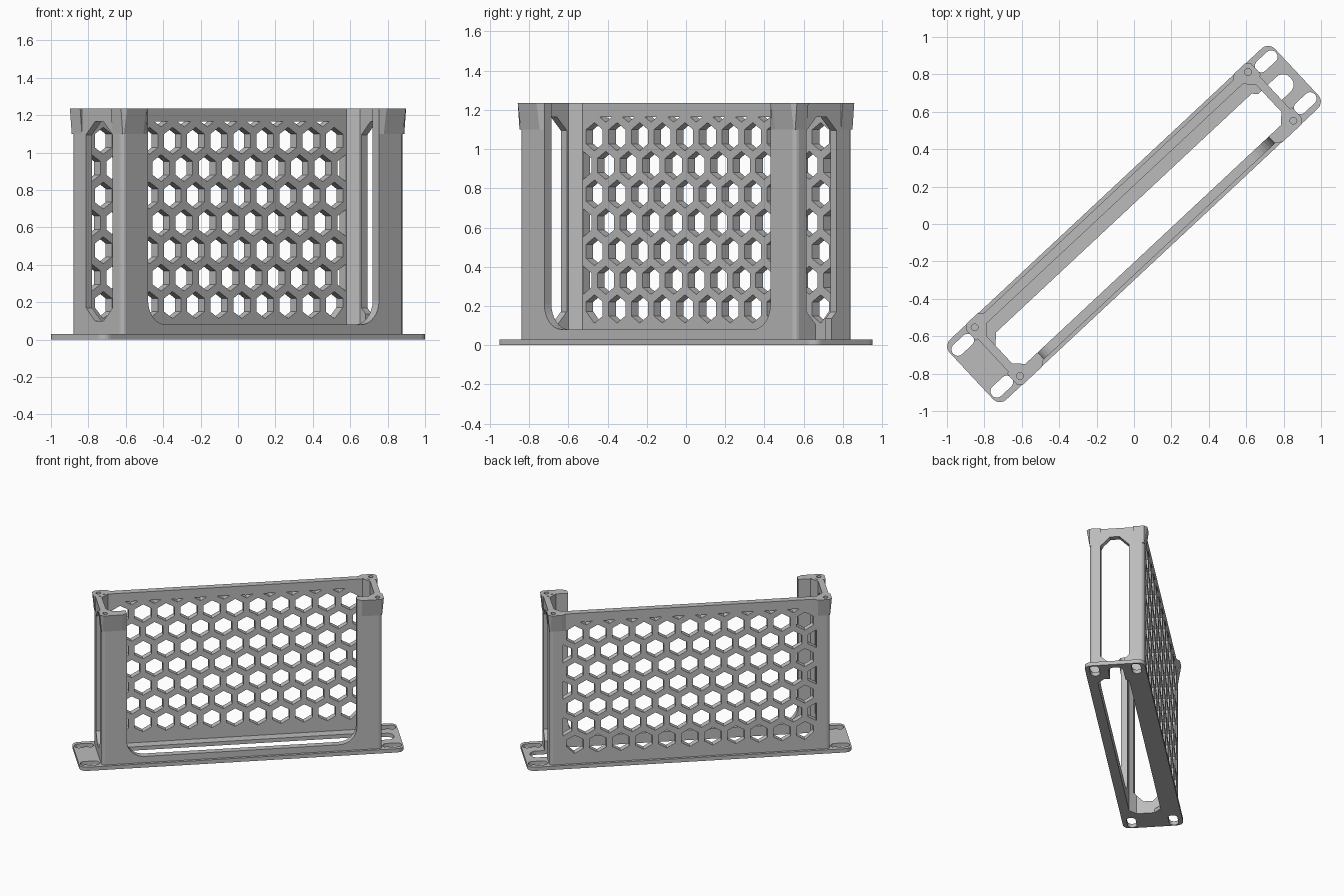
import bpy, bmesh, math
from mathutils import Matrix

if "Cube" in bpy.data.objects:
    bpy.data.objects.remove(bpy.data.objects["Cube"])

ANGLE = math.radians(43.05)
Z0, PLATE, TOP = 0.0, 0.03, 1.235

grey = bpy.data.materials.new("plain_grey")
grey.diffuse_color = (0.5, 0.5, 0.5, 1)
grey.use_nodes = True
grey.node_tree.nodes["Principled BSDF"].inputs["Base Color"].default_value = grey.diffuse_color


def rounded(u0, u1, v0, v1, r, n=5):
    """Rounded rectangle outline; n=1 gives chamfered corners."""
    pts = []
    for cu, cv, a in ((u1 - r, v1 - r, 0), (u0 + r, v1 - r, 90),
                      (u0 + r, v0 + r, 180), (u1 - r, v0 + r, 270)):
        for i in range(n + 1):
            t = math.radians(a + 90 * i / n)
            pts.append((cu + r * math.cos(t), cv + r * math.sin(t)))
    return pts


def prism(name, outlines, axis, lo, hi, helper=False):
    """Extrude flat outlines along z, v (wall depth) or u (end depth)."""
    place = {"z": lambda a, b, d: (a, b, d),
             "v": lambda a, b, d: (a, d, b),
             "u": lambda a, b, d: (d, a, b)}[axis]
    bm = bmesh.new()
    for pts in outlines:
        ring = [[bm.verts.new(place(a, b, d)) for a, b in pts] for d in (lo, hi)]
        bm.faces.new(ring[0])
        bm.faces.new(ring[1])
        n = len(pts)
        for i in range(n):
            j = (i + 1) % n
            bm.faces.new((ring[0][i], ring[0][j], ring[1][j], ring[1][i]))
    bmesh.ops.recalc_face_normals(bm, faces=bm.faces)
    me = bpy.data.meshes.new(name)
    bm.to_mesh(me)
    bm.free()
    me.materials.append(grey)
    ob = bpy.data.objects.new(name, me)
    bpy.context.collection.objects.link(ob)
    ob.matrix_world = Matrix.Rotation(ANGLE, 4, "Z")
    ob.hide_render = helper
    ob.hide_viewport = False
    return ob


def cut(target, name, outlines, axis, lo, hi):
    cutter = prism(name, outlines, axis, lo, hi, helper=True)
    cutter.display_type = "WIRE"
    mod = target.modifiers.new(name, "BOOLEAN")
    mod.operation, mod.solver, mod.object = "DIFFERENCE", "EXACT", cutter


def clip(poly, a, b, c):
    """Keep the part of a polygon where a*x + b*y <= c."""
    out = []
    for p, q in zip(poly, poly[1:] + poly[:1]):
        dp, dq = a * p[0] + b * p[1] - c, a * q[0] + b * q[1] - c
        if dp <= 0:
            out.append(p)
        if dp * dq < 0:
            t = dp / (dp - dq)
            out.append((p[0] + t * (q[0] - p[0]), p[1] + t * (q[1] - p[1])))
    return out


def area(p):
    return abs(sum(a[0] * b[1] - b[0] * a[1] for a, b in zip(p, p[1:] + p[:1]))) / 2


def circle(u, v, r, n=16):
    return [(u + r * math.cos(2 * math.pi * i / n),
             v + r * math.sin(2 * math.pi * i / n)) for i in range(n)]


# Base plate with bottom opening, cable notch and mounting slots
plate = prism("base_plate", [rounded(-1.19, 1.19, -0.22, 0.22, 0.05)], "z", Z0, PLATE)
cut(plate, "plate_opening_cutter", [rounded(-0.985, 0.985, -0.15, 0.08, 0.05, 1)], "z", -0.1, 0.1)
cut(plate, "plate_notch_cutter", [rounded(0.9, 1.145, -0.055, 0.055, 0.05)], "z", -0.1, 0.1)
slots = [rounded(u - 0.07, u + 0.07, v - 0.034, v + 0.034, 0.033)
         for u in (-1.11, 1.11) for v in (-0.153, 0.153)]
cut(plate, "slot_cutter", slots, "z", -0.1, 0.1)

# Hollow body
body = prism("body_shell", [rounded(-1.03, 1.03, -0.2, 0.2, 0.025, 3)], "z", PLATE, TOP)
cut(body, "cavity_cutter", [rounded(-0.985, 0.985, -0.15, 0.15, 0.05, 1)], "z", -0.1, 1.5)

# Front opening, open to the top
cut(body, "front_opening_cutter", [rounded(-0.845, 0.845, 0.08, 1.7, 0.13, 8)], "v", -0.4, -0.1)

# End windows; one runs down to the plate notch
for name, lo, hi in (("left_window_cutter", -1.2, -0.9), ("right_window_cutter", 0.9, 1.2)):
    cut(body, name, [rounded(-0.12, 0.088, 0.1, 1.165, 0.07, 1)], "u", lo, hi)
cut(body, "window_neck_cutter", [[(-0.055, -0.1), (0.055, -0.1), (0.055, 0.15), (-0.055, 0.15)]],
    "u", 0.9, 1.2)

# Honeycomb in the back wall, trimmed to a panel with clipped corners
PITCH, R = 0.169, 0.072
PU, PZ0, PZ1, CH = 0.93, 0.105, 1.165, 0.09
cells = []
for row in range(-1, 9):
    z = 0.185 + row * PITCH * 0.866
    for col in range(-7, 8):
        u = (col + 0.5 * (row % 2)) * PITCH
        cell = [(u + R * math.sin(math.radians(60 * k)), z + R * math.cos(math.radians(60 * k)))
                for k in range(6)]
        for a, b, c in ((1, 0, PU), (-1, 0, PU), (0, 1, PZ1), (0, -1, -PZ0),
                        (1, 1, PU + PZ1 - CH), (-1, 1, PU + PZ1 - CH),
                        (1, -1, PU - PZ0 - CH), (-1, -1, PU - PZ0 - CH)):
            cell = clip(cell, a, b, c) if cell else cell
        if len(cell) > 2 and area(cell) > 0.0004:
            cells.append(cell)
cut(body, "honeycomb_cutter", cells, "v", 0.12, 0.3)

# Corner blocks with screw holes, tapered below
for su, sv, name in ((-1, -1, "front_left"), (1, -1, "front_right"),
                     (-1, 1, "back_left"), (1, 1, "back_right")):
    inner = 0.85 if sv < 0 else 0.91
    outline = [(inner, 0.15), (inner, 0.2), (inner + 0.03, 0.222), (1.02, 0.222),
               (1.043, 0.2), (1.043, 0.12), (0.99, 0.12), (0.97, 0.15)]
    block = prism(name + "_corner_block", [[(su * u, sv * v) for u, v in outline]],
                  "z", 1.1, TOP + 0.001)
    bm = bmesh.new()
    bm.from_mesh(block.data)
    low = [v for v in bm.verts if v.co.z < 1.11]
    for v in low:
        if abs(v.co.x) > 1.03:
            v.co.x = su * 1.03
        if abs(v.co.y) > 0.2:
            v.co.y = sv * 0.2
    bm.to_mesh(block.data)
    bm.free()
    cut(block, name + "_screw_cutter", [circle(su * 1.0, sv * 0.178, 0.018)], "z", 1.15, 1.4)
    cut(body, name + "_body_screw_cutter", [circle(su * 1.0, sv * 0.178, 0.018)], "z", 1.15, 1.4)
